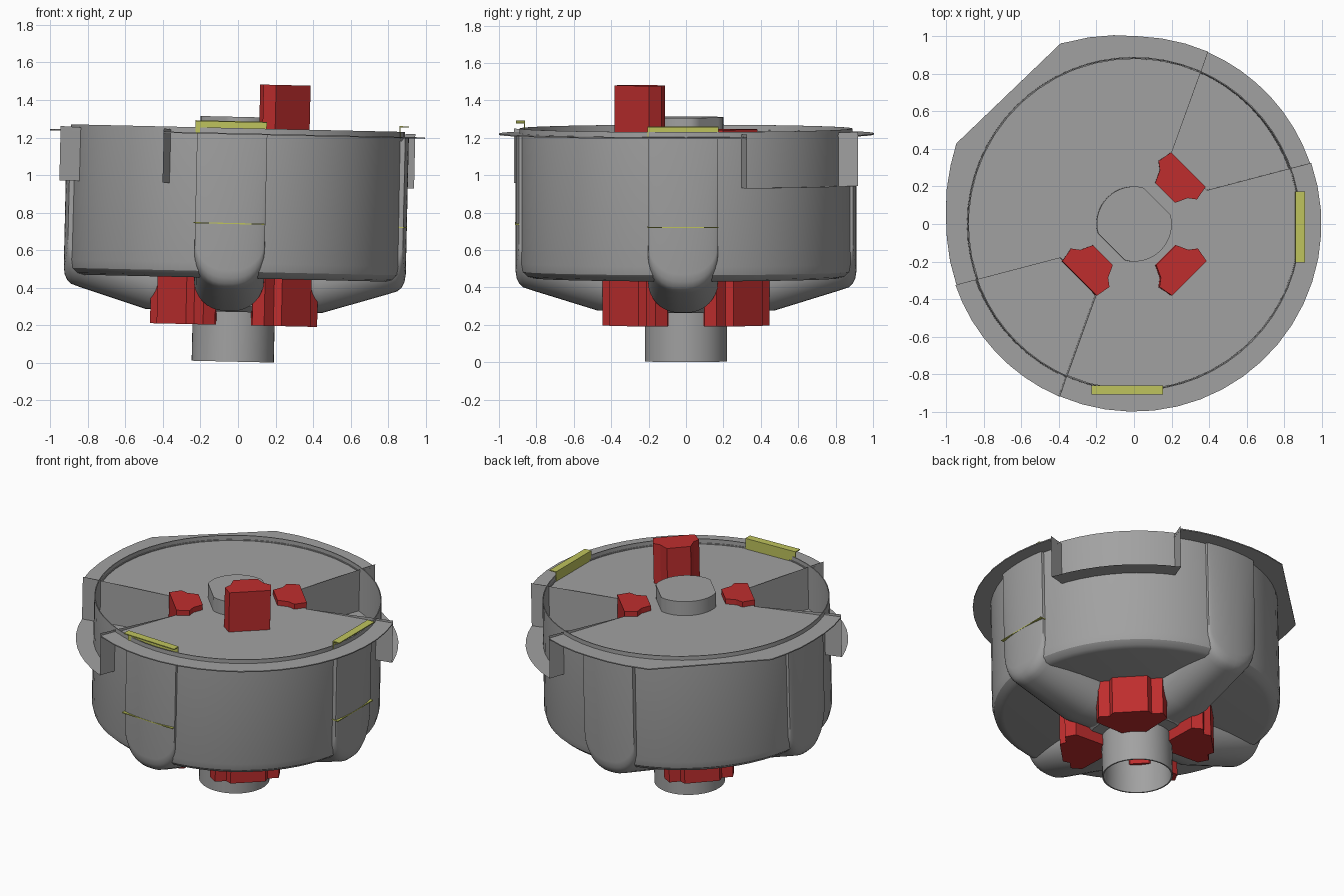
import bpy, bmesh
from math import sin, cos, radians, pi, sqrt, atan2
from mathutils import Matrix, Vector

if "Cube" in bpy.data.objects:
    bpy.data.objects.remove(bpy.data.objects["Cube"], do_unlink=True)


def material(name, rgb):
    m = bpy.data.materials.new(name)
    m.use_nodes = True
    m.diffuse_color = (*rgb, 1)
    m.node_tree.nodes["Principled BSDF"].inputs["Base Color"].default_value = (*rgb, 1)
    return m


GREY = material("housing grey", (0.36, 0.36, 0.36))
RED = material("contact red", (0.52, 0.027, 0.027))
YELLOW = material("clip yellow", (0.52, 0.55, 0.11))

# The whole assembly leans very slightly
PIVOT = Vector((0, 0, 1.25))
TILT = Matrix.Translation(PIVOT) @ Matrix.Rotation(0.0227, 4, 'Y') @ Matrix.Translation(-PIVOT)


def finish(name, bm, mat, turn=0, smooth=False):
    bmesh.ops.recalc_face_normals(bm, faces=bm.faces)
    bm.transform(TILT @ Matrix.Rotation(radians(turn), 4, 'Z'))
    me = bpy.data.meshes.new(name)
    bm.to_mesh(me)
    bm.free()
    me.materials.append(mat)
    ob = bpy.data.objects.new(name, me)
    bpy.context.collection.objects.link(ob)
    if smooth:
        bpy.ops.object.select_all(action='DESELECT')
        ob.select_set(True)
        bpy.context.view_layer.objects.active = ob
        bpy.ops.object.shade_smooth_by_angle(angle=radians(32))


def lathe(name, profile, mat, steps=64):
    bm = bmesh.new()
    vs = [bm.verts.new((r, 0, z)) for r, z in profile]
    es = [bm.edges.new(p) for p in zip(vs, vs[1:])]
    bmesh.ops.spin(bm, geom=vs + es, axis=(0, 0, 1), cent=(0, 0, 0),
                   angle=2 * pi, steps=steps, use_merge=True)
    bmesh.ops.remove_doubles(bm, verts=bm.verts, dist=1e-4)
    finish(name, bm, mat, smooth=True)


def prism(name, outline, z0, z1, mat, turn=0, smooth=False):
    bm = bmesh.new()
    low = [bm.verts.new((x, y, z0)) for x, y in outline]
    high = [bm.verts.new((x, y, z1)) for x, y in outline]
    bm.faces.new(low)
    bm.faces.new(high)
    for i in range(len(low)):
        bm.faces.new((low[i - 1], low[i], high[i], high[i - 1]))
    finish(name, bm, mat, turn, smooth)


def box(name, x0, x1, y0, y1, z0, z1, mat, turn=0):
    prism(name, [(x0, y0), (x1, y0), (x1, y1), (x0, y1)], z0, z1, mat, turn)


def polar(r, deg):
    return r * cos(radians(deg)), r * sin(radians(deg))


# Drum wall with a rounded lower edge and a thin rim
lathe("drum", [(0, 0.45), (0.82, 0.45), (0.855, 0.46), (0.882, 0.485), (0.893, 0.53),
               (0.89, 1.25), (0.884, 1.25), (0.882, 0.9)], GREY)

# Hub under the drum and open neck tube
lathe("hub", [(0, 0.27), (0.3, 0.27), (0.34, 0.3), (0.34, 0.5)], GREY, 32)
lathe("neck", [(0.21, 0.28), (0.21, 0.005), (0.219, 0.005), (0.219, 0.3)], GREY, 48)


# Arms with a U-shaped section, sloping underside and curved outer face
def arm(name, turn, shift):
    w, rad, face_r = 0.187, 0.165, 0.912
    # outward distance, underside height, top height
    stations = [(0.912, 0.49, 1.222), (0.906, 0.45, 1.222), (0.892, 0.42, 1.2),
                (0.87, 0.4, 1.2), (0.84, 0.39, 1.2), (0.82, 0.383, 0.6),
                (0.47, 0.275, 0.6), (0, 0.275, 0.6)]
    section = [(side * (w - rad + rad * cos(a)), rad - rad * sin(a))
               for side in (-1, 1)
               for a in [radians(90 * (k if side < 0 else 8 - k) / 8) for k in range(9)]]
    bm = bmesh.new()
    rings = []
    for r, low, top in stations:
        pts = [(-w, top)] + [(t, low + h) for t, h in section] + [(w, top)]
        rings.append([bm.verts.new((r - face_r + sqrt(face_r ** 2 - t * t), t + shift, z))
                      for t, z in pts])
    for a, b in zip(rings, rings[1:]):
        for i in range(len(a) - 1):
            bm.faces.new((a[i], a[i + 1], b[i + 1], b[i]))
    # outer face in vertical strips
    edge = rings[0][1:-1]
    tops = [bm.verts.new((v.co.x, v.co.y, 1.222)) for v in edge]
    for i in range(len(edge) - 1):
        bm.faces.new((edge[i], edge[i + 1], tops[i + 1], tops[i]))
    bmesh.ops.remove_doubles(bm, verts=bm.verts, dist=1e-4)
    finish(name, bm, GREY, turn, smooth=True)


FRONT_SHIFT, SIDE_SHIFT = -0.03, -0.016
arm("front_arm", -90, FRONT_SHIFT)
arm("back_arm", 90, -FRONT_SHIFT)
arm("left_arm", 0, SIDE_SHIFT)
arm("right_arm", 180, -SIDE_SHIFT)

# Wedge pockets: edge lines shared by the cover, pockets and flange
IN_A, IN_B = (0.39, 0.18), (0.2, 0.375)
DEG_A, DEG_B = 19.0, 66.7
OUT_A, OUT_B = polar(1.0, DEG_A), polar(1.0, DEG_B)
RIM, COVER_Z, FLOOR_Z = 0.884, 1.215, 0.95


def on_rim(p, q):
    steps = (Vector(p).lerp(Vector(q), k / 200) for k in range(201))
    return next(s for s in steps if s.length >= RIM)


def arc(lo, hi, r, n):
    return [(r * cos(lo + (hi - lo) * k / n), r * sin(lo + (hi - lo) * k / n))
            for k in range(n + 1)]


# Cover plate between the pockets, in two matching halves
rim_a, rim_b = on_rim(IN_A, OUT_A), on_rim(IN_B, OUT_B)
half = [IN_A, IN_B] + arc(atan2(rim_b.y, rim_b.x), pi + atan2(rim_a.y, rim_a.x), RIM, 24)
bm = bmesh.new()
for sign in (1, -1):
    bm.faces.new([bm.verts.new((sign * x, sign * y, COVER_Z))
                  for x, y in half + [(-IN_A[0], -IN_A[1])]])
bmesh.ops.triangulate(bm, faces=bm.faces)
finish("cover", bm, GREY)

# Flat pocket floors with their three walls
for label, turn in (("back_left", 0), ("front_right", 180)):
    bm = bmesh.new()
    lip = arc(radians(DEG_A), radians(DEG_B), 1.0, 8)
    bm.faces.new([bm.verts.new((x, y, FLOOR_Z)) for x, y in [IN_B, IN_A] + lip])
    finish(label + "_pocket_floor", bm, GREY, turn)
    bm = bmesh.new()
    for p, q, top in ((IN_A, OUT_A, 1.24), (IN_B, OUT_B, 1.24), (IN_A, IN_B, COVER_Z)):
        bm.faces.new([bm.verts.new(c) for c in
                      ((*p, FLOOR_Z), (*q, FLOOR_Z), (*q, top), (*p, COVER_Z))])
    finish(label + "_pocket_walls", bm, GREY, turn)

# Thin flange in two sectors, one with a straight corner cut
CUT, SPAN = 133.8, 21.8


def flange_radius(deg):
    off = abs(deg - CUT)
    if off <= SPAN + 0.01:
        return 0.965 / cos(radians(off))
    return max(1.0, 1.036 - (off - SPAN) * 0.0015)


def flange(name, lo, hi):
    degs = sorted([lo + (hi - lo) * k / 18 for k in range(19)]
                  + [d for d in (CUT - SPAN, CUT + SPAN) if lo < d < hi])
    # inner ends follow the pocket edges
    inner = [polar(0.88, d) for d in reversed(degs)]
    inner[0] = polar(0.88, hi - 0.6)
    inner[-1] = polar(0.88, lo + 0.3)
    if abs(lo % 180 - DEG_B) < 0.1:
        inner[-1], inner[0] = polar(0.88, lo - 0.6), polar(0.88, hi + 0.6)
    prism(name, [polar(flange_radius(d), d) for d in degs] + inner, 1.216, 1.223, GREY)


flange("flange_back_right", DEG_B, 180 + DEG_A)
flange("flange_front_left", 180 + DEG_B, 360 + DEG_A)

# Centre boss with two flats
boss = []
for k in range(48):
    off = min(abs(k * 7.5 - 45), abs(k * 7.5 - 225))
    boss.append(polar(min(0.2, 0.172 / max(cos(radians(off)), 0.1)), k * 7.5))
prism("centre_boss", boss, 1.17, 1.31, GREY, smooth=True)

# Red contacts: wide feet below, narrower heads above (local x is outward)
foot_half = [(0.47, 0.11), (0.43, 0.13), (0.43, 0.2), (0.36, 0.22), (0.19, 0.06)]
head_half = [(0.41, 0.13), (0.33, 0.145), (0.3, 0.105), (0.235, 0.075)]


def mirrored(points):
    return points + [(r, -t) for r, t in reversed(points)]


for label, turn, top in (("back_left", 45, 1.25), ("back_right", 135, None),
                         ("front_right", 225, 1.25), ("front_left", 315, 1.485)):
    prism(label + "_contact_foot", mirrored(foot_half), 0.2, 0.48, RED, turn)
    if top:
        prism(label + "_contact_head", mirrored(head_half), 0.96, top, RED, turn)

# Yellow clips: upright plate, thin top lip and lower hook
for label, turn, top, mid in (("front", -90, 1.287, FRONT_SHIFT - 0.007),
                              ("left", 0, 1.28, SIDE_SHIFT)):
    lo, hi = mid - 0.19, mid + 0.19
    box(label + "_clip_plate", 0.86, 0.866, lo, hi, COVER_Z, top, YELLOW, turn)
    box(label + "_clip_lip", 0.86, 0.91, lo, hi, top - 0.006, top, YELLOW, turn)
    box(label + "_clip_hook", 0.86, 0.913, lo, hi, 0.738, 0.744, YELLOW, turn)
